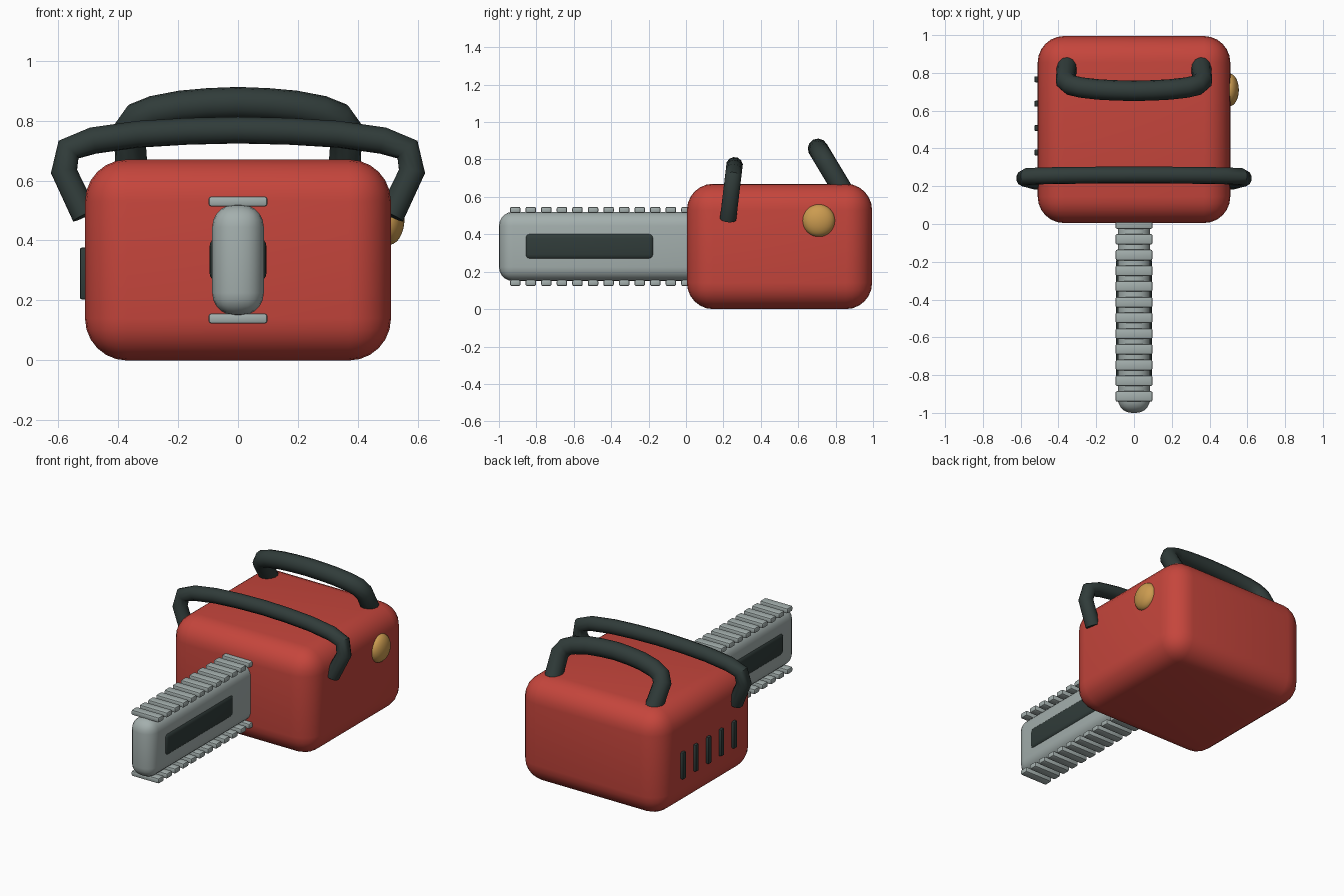
import bpy, math

if "Cube" in bpy.data.objects:
    bpy.data.objects.remove(bpy.data.objects["Cube"])


def material(name, rgb):
    m = bpy.data.materials.new(name)
    m.diffuse_color = (*rgb, 1)
    m.use_nodes = True
    m.node_tree.nodes["Principled BSDF"].inputs["Base Color"].default_value = m.diffuse_color
    return m


RED = material("red_shell", (0.56, 0.06, 0.045))
DARK = material("dark_rubber", (0.03, 0.045, 0.042))
STEEL = material("steel", (0.37, 0.43, 0.42))
BRASS = material("brass", (0.6, 0.33, 0.08))


def finish(ob, name, mat):
    ob.name = name
    ob.data.materials.clear()
    ob.data.materials.append(mat)
    bpy.ops.object.shade_smooth_by_angle(angle=math.radians(40))
    return ob


def box(name, lo, hi, bevel, mat, segments=4):
    """Rounded box between two corners."""
    mid = [(a + b) / 2 for a, b in zip(lo, hi)]
    bpy.ops.mesh.primitive_cube_add(size=1, location=mid)
    ob = bpy.context.object
    ob.scale = [b - a for a, b in zip(lo, hi)]
    bpy.ops.object.transform_apply(location=False, rotation=False, scale=True)
    mod = ob.modifiers.new("round", 'BEVEL')
    mod.width, mod.segments, mod.limit_method = bevel, segments, 'NONE'
    bpy.ops.object.modifier_apply(modifier=mod.name)
    return finish(ob, name, mat)


def tube(name, half, radius, mat):
    """Tube along a path given from one foot to the middle, mirrored in x."""
    pts = half + [(-x, y, z) for x, y, z in half[-2::-1]]
    cu = bpy.data.curves.new(name, 'CURVE')
    cu.dimensions = '3D'
    cu.bevel_depth, cu.bevel_resolution, cu.use_fill_caps = radius, 4, True
    sp = cu.splines.new('POLY')
    sp.points.add(len(pts) - 1)
    for p, co in zip(sp.points, pts):
        p.co = (*co, 1)
    ob = bpy.data.objects.new(name, cu)
    bpy.context.collection.objects.link(ob)
    bpy.ops.object.select_all(action='DESELECT')
    ob.select_set(True)
    bpy.context.view_layer.objects.active = ob
    bpy.ops.object.convert(target='MESH')
    return finish(bpy.context.object, name, mat)


# Motor housing
box("housing", (-0.51, 0.005, 0), (0.51, 0.995, 0.67), 0.14, RED, 6)

# Guide bar with dark inset panel showing on both sides
box("guide_bar", (-0.086, -1, 0.15), (0.086, 0.1, 0.52), 0.075, STEEL, 5)
box("bar_panel", (-0.095, -0.865, 0.262), (0.095, -0.168, 0.41), 0.03, DARK)

# Chain teeth along the upper and lower edges
for i in range(12):
    y = -0.913 + i * 0.0832
    for side, z in (("upper", 0.53), ("lower", 0.14)):
        box(f"{side}_tooth_{i + 1}", (-0.098, y - 0.028, z - 0.017),
            (0.098, y + 0.028, z + 0.017), 0.009, STEEL, 2)

# Front handle wraps over the housing, leaning slightly back
front = [(-0.51, 0.483), (-0.58, 0.63), (-0.565, 0.703), (-0.483, 0.733),
         (-0.335, 0.754), (-0.17, 0.764), (0, 0.768)]
tube("front_handle", [(x, 0.225 + (z - 0.483) * 0.12, z) for x, z in front],
     0.045, DARK)

# Rear handle leans forward
rear = [(-0.355, 0.64), (-0.362, 0.77), (-0.335, 0.808), (-0.28, 0.829),
        (-0.19, 0.846), (-0.1, 0.854), (0, 0.858)]
tube("rear_handle", [(x, 0.705 + (0.858 - z) * 0.6, z) for x, z in rear],
     0.054, DARK)

# Domed starter knob on the right side
bpy.ops.mesh.primitive_uv_sphere_add(segments=32, ring_count=16, radius=1,
                                     location=(0.505, 0.71, 0.473))
bpy.context.object.scale = (0.05, 0.087, 0.087)
bpy.ops.object.transform_apply(location=False, rotation=False, scale=True)
finish(bpy.context.object, "starter_knob", BRASS)

# Cooling vents on the left side
for i in range(5):
    y = 0.25 + i * 0.129
    box(f"vent_{i + 1}", (-0.527, y - 0.016, 0.204), (-0.497, y + 0.016, 0.376),
        0.006, DARK, 2)
